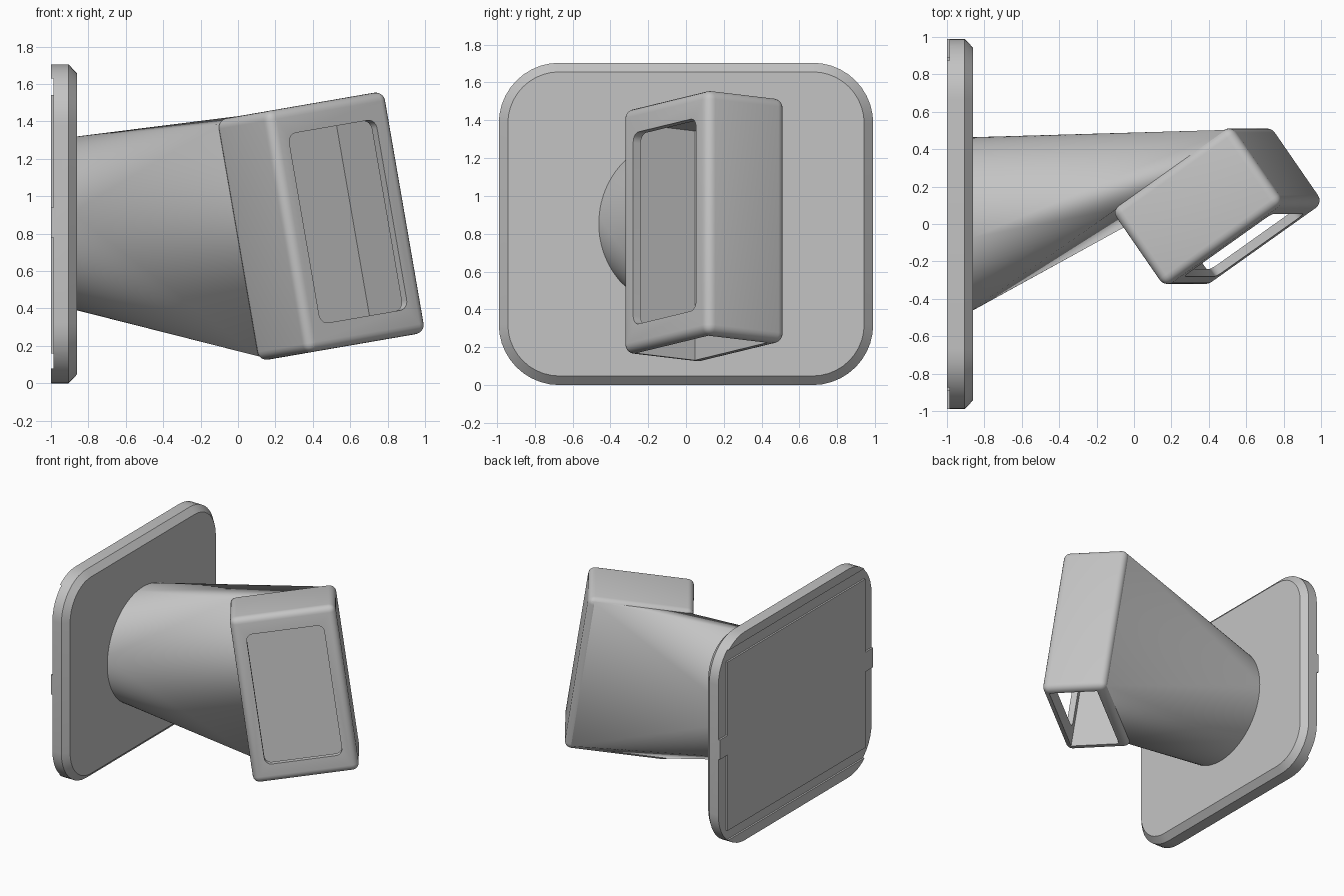
import bpy, bmesh
from math import radians, cos, sin, pi
from mathutils import Matrix, Vector

if "Cube" in bpy.data.objects:
    bpy.data.objects.remove(bpy.data.objects["Cube"], do_unlink=True)

grey = bpy.data.materials.new("plain_grey")
grey.use_nodes = True
COLOUR = (0.55, 0.55, 0.55, 1)
grey.diffuse_color = COLOUR
grey.node_tree.nodes["Principled BSDF"].inputs["Base Color"].default_value = COLOUR


def make_object(name, bm, matrix=Matrix()):
    bmesh.ops.recalc_face_normals(bm, faces=bm.faces)
    bm.transform(matrix)
    mesh = bpy.data.meshes.new(name)
    bm.to_mesh(mesh)
    bm.free()
    mesh.materials.append(grey)
    obj = bpy.data.objects.new(name, mesh)
    bpy.context.collection.objects.link(obj)
    return obj


def box(name, low, high, matrix=Matrix(), radius=0):
    """Box between two corners, with optional rounded edges."""
    low, high = Vector(low), Vector(high)
    bm = bmesh.new()
    bmesh.ops.create_cube(bm, size=1)
    bmesh.ops.scale(bm, vec=high - low, verts=bm.verts)
    bmesh.ops.translate(bm, vec=(low + high) / 2, verts=bm.verts)
    if radius:
        bmesh.ops.bevel(bm, geom=bm.edges[:], offset=radius, segments=5,
                        profile=0.5, affect='EDGES')
    return make_object(name, bm, matrix)


def rounded_slab(name, width, height, radius, layers, matrix, steps=10):
    """Stack rounded rectangles; each layer is (depth, inset)."""
    bm = bmesh.new()
    rings = []
    for depth, inset in layers:
        ring = []
        for corner in range(4):
            sx = 1 if corner in (0, 3) else -1
            sy = 1 if corner < 2 else -1
            for i in range(steps + 1):
                a = (corner + i / steps) * pi / 2
                ring.append(bm.verts.new((
                    sx * (width / 2 - radius) + (radius - inset) * cos(a),
                    sy * (height / 2 - radius) + (radius - inset) * sin(a), depth)))
        rings.append(ring)
    for r0, r1 in zip(rings, rings[1:]):
        for i in range(len(r0)):
            j = (i + 1) % len(r0)
            bm.faces.new((r0[i], r0[j], r1[j], r1[i]))
    bm.faces.new(rings[0])
    bm.faces.new(rings[-1])
    return make_object(name, bm, matrix)


def cut(obj, cutters):
    bpy.context.view_layer.objects.active = obj
    for cutter in cutters:
        cutter.hide_render = True
        mod = obj.modifiers.new("cut", 'BOOLEAN')
        mod.operation = 'DIFFERENCE'
        mod.solver = 'EXACT'
        mod.object = cutter
        bpy.ops.object.modifier_apply(modifier=mod.name)
        bpy.data.objects.remove(cutter, do_unlink=True)


# Mounting plate: rounded outline, chamfered on the side facing the head
plate_frame = Matrix(((0, 0, 1, 0), (1, 0, 0, 0), (0, 1, 0, 0.852), (0, 0, 0, 1)))
plate = rounded_slab("mounting_plate", 1.98, 1.704, 0.32,
                     [(-1, 0), (-0.905, 0), (-0.86, 0.048)], plate_frame)

# Shallow channels and side rebates on the back of the plate
BACK, FLOOR = -1.1, -0.986
grooves = [box("groove", (BACK, -1.1, z0), (FLOOR, 1.1, z1))
           for z0, z1 in ((0.08, 0.16), (1.54, 1.63))]
for z0, z1 in ((0.15, 0.78), (0.94, 1.55)):
    for y0, y1 in ((-1.1, -0.89), (0.89, 1.1)):
        grooves.append(box("rebate", (BACK, y0, z0), (FLOOR, y1, z1)))
cut(plate, grooves)

# Head: tilted, turned, rounded hollow box with an open underside
head_frame = (Matrix.Translation((0.445, 0.095, 0.84))
              @ Matrix.Rotation(radians(-9.8), 4, 'Y')
              @ Matrix.Rotation(radians(35), 4, 'Z'))
half = Vector((0.396, 0.254, 0.655))
head = box("head_housing", -half, half, head_frame, radius=0.05)
cavity = box("cavity", (-0.333, -0.205, -0.8), (0.333, 0.175, 0.575), head_frame)
window_frame = head_frame @ Matrix.Rotation(radians(90), 4, 'X')
window = rounded_slab("window", 0.58, 1.03, 0.05, [(0.15, 0), (0.4, 0)],
                      window_frame, steps=6)
cut(head, [cavity, window])

# Neck: round at the plate, blending to the rectangular back of the head
bm = bmesh.new()
SEGMENTS = 80
for i in range(SEGMENTS):
    a = 2 * pi * i / SEGMENTS
    bm.verts.new((-0.865, 0.464 * cos(a), 0.855 + 0.464 * sin(a)))
for sx in (-1, 1):
    for sz in (-1, 1):
        bm.verts.new(head_frame @ Vector((sx * 0.372, 0.238, sz * 0.632)))
bmesh.ops.convex_hull(bm, input=bm.verts[:])
neck = make_object("neck", bm)

# Smooth the curved surfaces, keep the hard edges
for obj in bpy.context.selected_objects:
    obj.select_set(False)
for obj in (plate, head, neck):
    obj.select_set(True)
bpy.context.view_layer.objects.active = head
bpy.ops.object.shade_smooth_by_angle(angle=radians(30))
